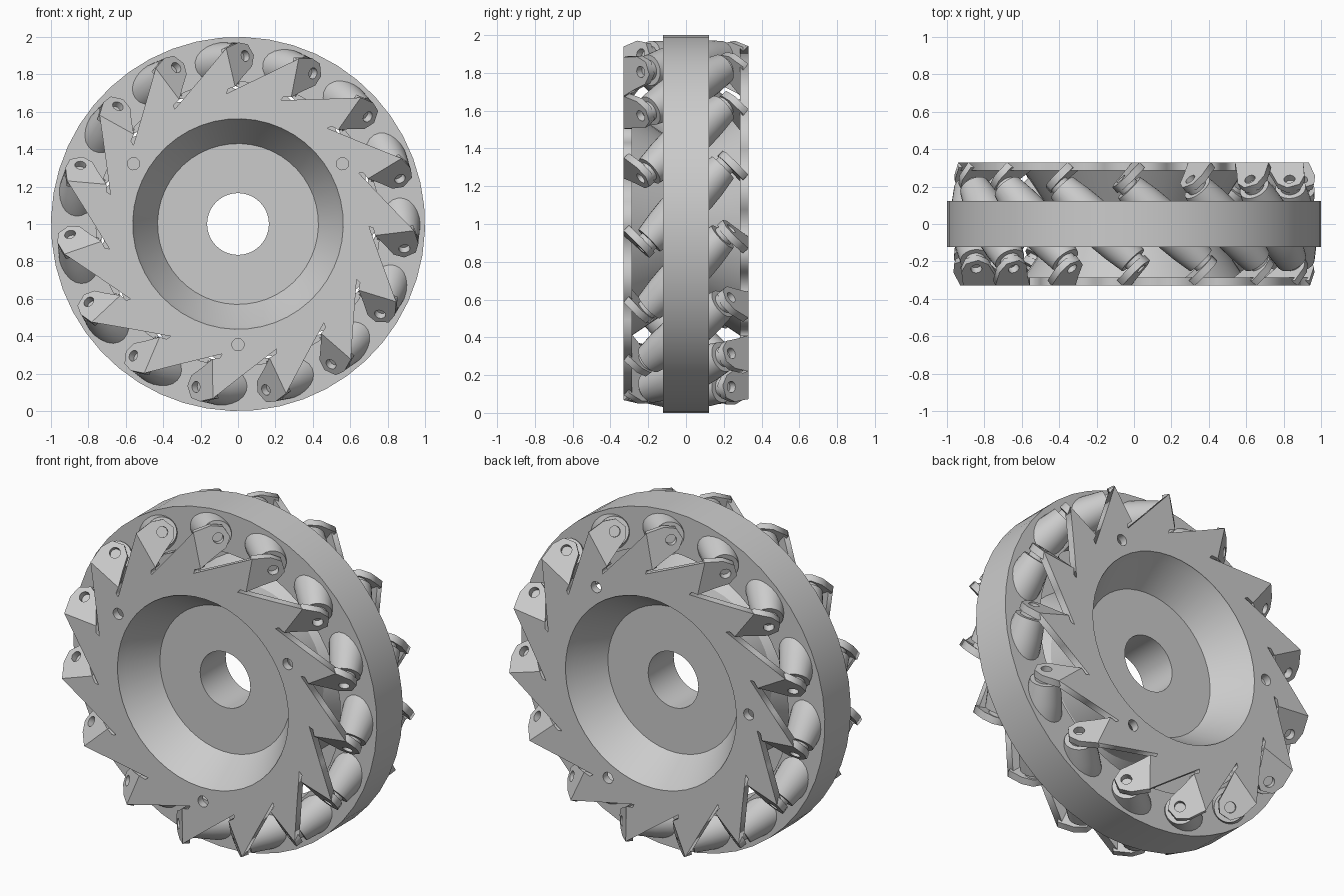
import bpy, bmesh, math
from mathutils import Matrix, Vector

COUNT = 15
STEP = math.tau / COUNT

cube = bpy.data.objects.get("Cube")
if cube:
    bpy.data.objects.remove(cube, do_unlink=True)

grey = bpy.data.materials.new("light_grey_metal")
grey.use_nodes = True
grey.diffuse_color = (0.6, 0.6, 0.6, 1)
grey.node_tree.nodes["Principled BSDF"].inputs["Base Color"].default_value = (0.6, 0.6, 0.6, 1)

# Wheel centre, turned so that the rollers sit at their proper angle
WHEEL = Matrix.Translation((0, 0, 1)) @ Matrix.Rotation(math.radians(-13), 4, 'Y')
FLIP = Matrix.Rotation(math.pi, 4, 'Z')
UPRIGHT = Matrix.Rotation(math.pi / 2, 4, 'X')


def place(name, mesh, matrix):
    ob = bpy.data.objects.new(name, mesh)
    bpy.context.collection.objects.link(ob)
    ob.matrix_world = matrix
    return ob


def polar(r, cw):
    return (r * math.sin(cw), r * math.cos(cw))


def circle(r, centre=(0, 0), n=24):
    return [(centre[0] + r * math.cos(i * math.tau / n),
             centre[1] + r * math.sin(i * math.tau / n)) for i in range(n)]


def sheet(name, loops, thickness):
    """Flat sheet cut from closed outlines, the inner ones being holes."""
    cu = bpy.data.curves.new(name, 'CURVE')
    cu.dimensions = '2D'
    cu.fill_mode = 'BOTH'
    cu.extrude = thickness / 2
    for loop in loops:
        sp = cu.splines.new('POLY')
        sp.points.add(len(loop) - 1)
        for p, (x, y) in zip(sp.points, loop):
            p.co = (x, y, 0, 1)
        sp.use_cyclic_u = True
    tmp = bpy.data.objects.new(name, cu)
    bpy.context.collection.objects.link(tmp)
    bpy.context.view_layer.update()
    deps = bpy.context.evaluated_depsgraph_get()
    mesh = bpy.data.meshes.new_from_object(tmp.evaluated_get(deps))
    bpy.data.objects.remove(tmp, do_unlink=True)
    mesh.materials.clear()
    mesh.materials.append(grey)
    return mesh


def lathe(name, profile, segments, closed):
    """Turn an (r, z) profile about z."""
    bm = bmesh.new()
    vs = [bm.verts.new((r, 0, z)) for r, z in profile]
    pairs = list(zip(vs, vs[1:]))
    if closed:
        pairs.append((vs[-1], vs[0]))
    edges = [bm.edges.new(p) for p in pairs]
    bmesh.ops.spin(bm, geom=vs + edges, cent=(0, 0, 0), axis=(0, 0, 1),
                   angle=math.tau, steps=segments, use_duplicate=False)
    bmesh.ops.remove_doubles(bm, verts=bm.verts, dist=1e-5)
    bmesh.ops.recalc_face_normals(bm, faces=bm.faces)
    mesh = bpy.data.meshes.new(name)
    bm.to_mesh(mesh)
    bm.free()
    mesh.materials.append(grey)
    return mesh


def smooth(ob):
    bpy.ops.object.select_all(action='DESELECT')
    ob.select_set(True)
    bpy.context.view_layer.objects.active = ob
    bpy.ops.object.shade_smooth_by_angle(angle=math.radians(25))


# Outer band
band = lathe("outer_band", [(0.76, -0.122), (1, -0.122), (1, 0.122), (0.76, 0.122)], 48, True)
smooth(place("outer_band", band, WHEEL @ UPRIGHT))

# Dished hub with a centre bore
half = [(0.165, 0.12), (0.43, 0.12), (0.54, 0.285), (0.565, 0.33),
        (0.6, 0.3), (0.58, 0.27), (0.48, 0.12)]
hub = lathe("hub", half + [(r, -z) for r, z in reversed(half)], 48, True)
smooth(place("hub", hub, WHEEL @ UPRIGHT))

# Side plates: saw-tooth rim, dish opening and three bolt holes
FOLD, LOW, HIGH = 0.15, 0.72, 0.93
rim = []
for i in range(COUNT):
    a = i * STEP
    slot_end = polar(0.7, a + math.radians(8))
    corner = polar(0.8, a + math.radians(22.4))
    for x, z in ((FOLD, HIGH), (FOLD, LOW), (FOLD - 0.04, LOW - 0.005)):
        rim.append((x * math.cos(a) + z * math.sin(a), z * math.cos(a) - x * math.sin(a)))
    rim += [slot_end, corner]
bolts = [circle(0.033, polar(0.645, math.radians(13 + b)), 16) for b in (60, 180, 300)]
plate = sheet("side_plate", [rim, circle(0.563, n=48)] + bolts, 0.045)

# Bent tab that carries a roller end, square to the roller axis
outline = [(0, HIGH), (0.1, 0.945), (0.165, 0.925), (0.192, 0.86),
           (0.16, 0.805), (0.08, 0.765), (0, LOW)]
tab = sheet("tab", [outline, circle(0.03, (0.127, 0.867), 16)], 0.04)
d = math.sqrt(0.5)
along, up, out = Vector((d, d, 0)), Vector((0, 0, 1)), Vector((d, -d, 0))
TAB = Matrix((along, up, out)).transposed().to_4x4()
TAB.translation = Vector((FOLD, -0.33, 0)) - out * 0.02

for side, turn in (("front", Matrix()), ("back", FLIP)):
    base = WHEEL @ turn
    place(f"{side}_plate", plate, base @ Matrix.Translation((0, -0.3075, 0)) @ UPRIGHT)
    for i in range(COUNT):
        place(f"{side}_tab_{i + 1}", tab, base @ Matrix.Rotation(i * STEP, 4, 'Y') @ TAB)

# Barrel rollers with end washers, set at 45 degrees
barrel = [(0, 0.3), (0.055, 0.3), (0.055, 0.275), (0.082, 0.275), (0.1, 0.17), (0.11, 0.08)]
roller = lathe("roller", barrel + [(r, -z) for r, z in reversed(barrel)], 24, False)
AXIS = out.to_track_quat('Z', 'Y').to_matrix().to_4x4()
for i in range(COUNT):
    ob = place(f"roller_{i + 1}", roller, WHEEL @ Matrix.Rotation(i * STEP, 4, 'Y')
               @ Matrix.Translation((0, 0, 0.867)) @ AXIS)
    if i == 0:
        smooth(ob)
